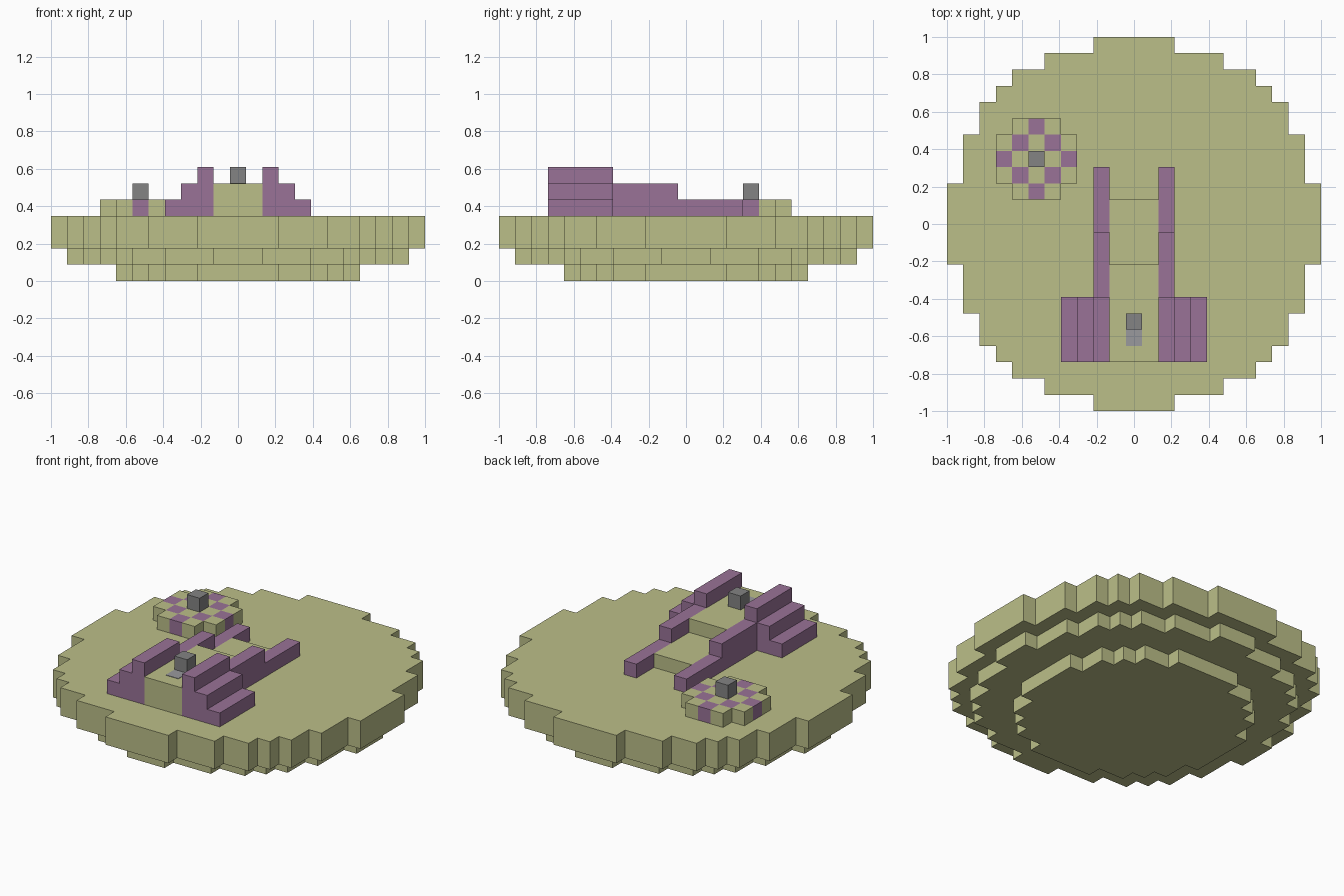
import bpy, bmesh
from mathutils import Vector

if "Cube" in bpy.data.objects:
    bpy.data.objects.remove(bpy.data.objects["Cube"], do_unlink=True)

U = 2 / 23  # one block


def material(name, rgb):
    m = bpy.data.materials.new(name)
    m.use_nodes = True
    m.diffuse_color = (*rgb, 1)
    m.node_tree.nodes["Principled BSDF"].inputs["Base Color"].default_value = (*rgb, 1)
    return m


OLIVE = material("pale olive", (0.50, 0.52, 0.25))
PURPLE = material("dusty purple", (0.32, 0.17, 0.31))
GREY = material("mid grey", (0.23, 0.23, 0.23))
SILVER = material("light grey", (0.32, 0.32, 0.34))


def finish(name, bm, *mats):
    bmesh.ops.recalc_face_normals(bm, faces=bm.faces)
    bmesh.ops.scale(bm, vec=(U, U, U), verts=bm.verts)
    mesh = bpy.data.meshes.new(name)
    bm.to_mesh(mesh)
    bm.free()
    for m in mats:
        mesh.materials.append(m)
    obj = bpy.data.objects.new(name, mesh)
    bpy.context.collection.objects.link(obj)
    return obj


def prism(name, points, depth, mat):
    """Extrude a closed outline of 3D points along the vector depth."""
    bm = bmesh.new()
    face = bm.faces.new([bm.verts.new(p) for p in points])
    new = bmesh.ops.extrude_face_region(bm, geom=[face], use_keep_orig=True)
    bmesh.ops.translate(bm, vec=depth,
                        verts=[g for g in new["geom"] if isinstance(g, bmesh.types.BMVert)])
    return finish(name, bm, mat)


def box(name, centre, size, mat):
    bm = bmesh.new()
    bmesh.ops.create_cube(bm, size=1)
    bmesh.ops.scale(bm, vec=size, verts=bm.verts)
    bmesh.ops.translate(bm, vec=centre, verts=bm.verts)
    return finish(name, bm, mat)


def stairs(start, steps, base):
    """Outline of descending steps, each step given as (end, height)."""
    pts = [(start, base)]
    for end, height in steps:
        pts += [(start, height), (end, height)]
        start = end
    return pts + [(start, base)]


def stepped_disc(name, corners, z, height):
    """Blocky disc from the outer corners of one quadrant, turned four times."""
    quarter = []
    for i, (x, y) in enumerate(corners):
        if i:
            quarter.append((x, corners[i - 1][1]))
        quarter.append((x, y))
    outline = []
    for turn in range(4):
        outline += [(x, y, z) for x, y in quarter]
        quarter = [(-y, x) for x, y in quarter]
    return prism(name, outline, (0, 0, height), OLIVE)


# Hull: three stepped discs
stepped_disc("lower_hull", [(7.5, 2.5), (6.5, 4.5), (5.5, 5.5), (4.5, 6.5), (2.5, 7.5)], 0, 1)
stepped_disc("middle_hull", [(10.5, 1.5), (9.5, 4.5), (8.5, 6.5), (7.5, 7.5),
                             (6.5, 8.5), (4.5, 9.5), (1.5, 10.5)], 1, 1)
stepped_disc("main_deck", [(11.5, 2.5), (10.5, 5.5), (9.5, 7.5), (8.5, 8.5),
                           (7.5, 9.5), (5.5, 10.5), (2.5, 11.5)], 2, 2)

# Central ramp with its grey post and inlaid panel
ramp = stairs(-8.5, [(-2.5, 6), (1.5, 5)], 4)
prism("central_ramp", [(-1.5, y, z) for y, z in ramp], (3, 0, 0), OLIVE)
box("ramp_post", (0, -6, 6.5), (1, 1, 1), GREY)
box("ramp_panel", (0, -7, 6), (1, 1, 0.06), SILVER)

# Stepped rails and side stairs on both sides of the ramp
rail = stairs(-4.5, [(-0.5, 6), (3.5, 5)], 4)
side = stairs(1.5, [(2.5, 7), (3.5, 6), (4.5, 5)], 4)
for label, s in (("left", 1), ("right", -1)):
    prism(label + "_rail", [(s * 1.5, y, z) for y, z in rail], (s, 0, 0), PURPLE)
    prism(label + "_stairs", [(s * x, -8.5, z) for x, z in side], (0, 4, 0), PURPLE)

# Checkered pad: a block grid without its corners, coloured by cell parity
bm = bmesh.new()
for i in range(-2, 3):
    for j in range(-2, 3):
        if abs(i) + abs(j) < 4:
            bm.faces.new([bm.verts.new((i + a, j + b, 4)) for a, b in
                          ((-0.5, -0.5), (0.5, -0.5), (0.5, 0.5), (-0.5, 0.5))])
bmesh.ops.remove_doubles(bm, verts=bm.verts, dist=0.01)
new = bmesh.ops.extrude_face_region(bm, geom=bm.faces[:], use_keep_orig=True)
bmesh.ops.translate(bm, vec=(0, 0, 1),
                    verts=[g for g in new["geom"] if isinstance(g, bmesh.types.BMVert)])
bmesh.ops.recalc_face_normals(bm, faces=bm.faces)
for f in bm.faces:
    cell = f.calc_center_median() - f.normal * 0.5
    f.material_index = (round(cell.x) + round(cell.y) + 1) % 2
bmesh.ops.translate(bm, vec=Vector((-6, 4, 0)), verts=bm.verts)
finish("checkered_pad", bm, OLIVE, PURPLE)
box("pad_post", (-6, 4, 5.5), (1, 1, 1), GREY)
